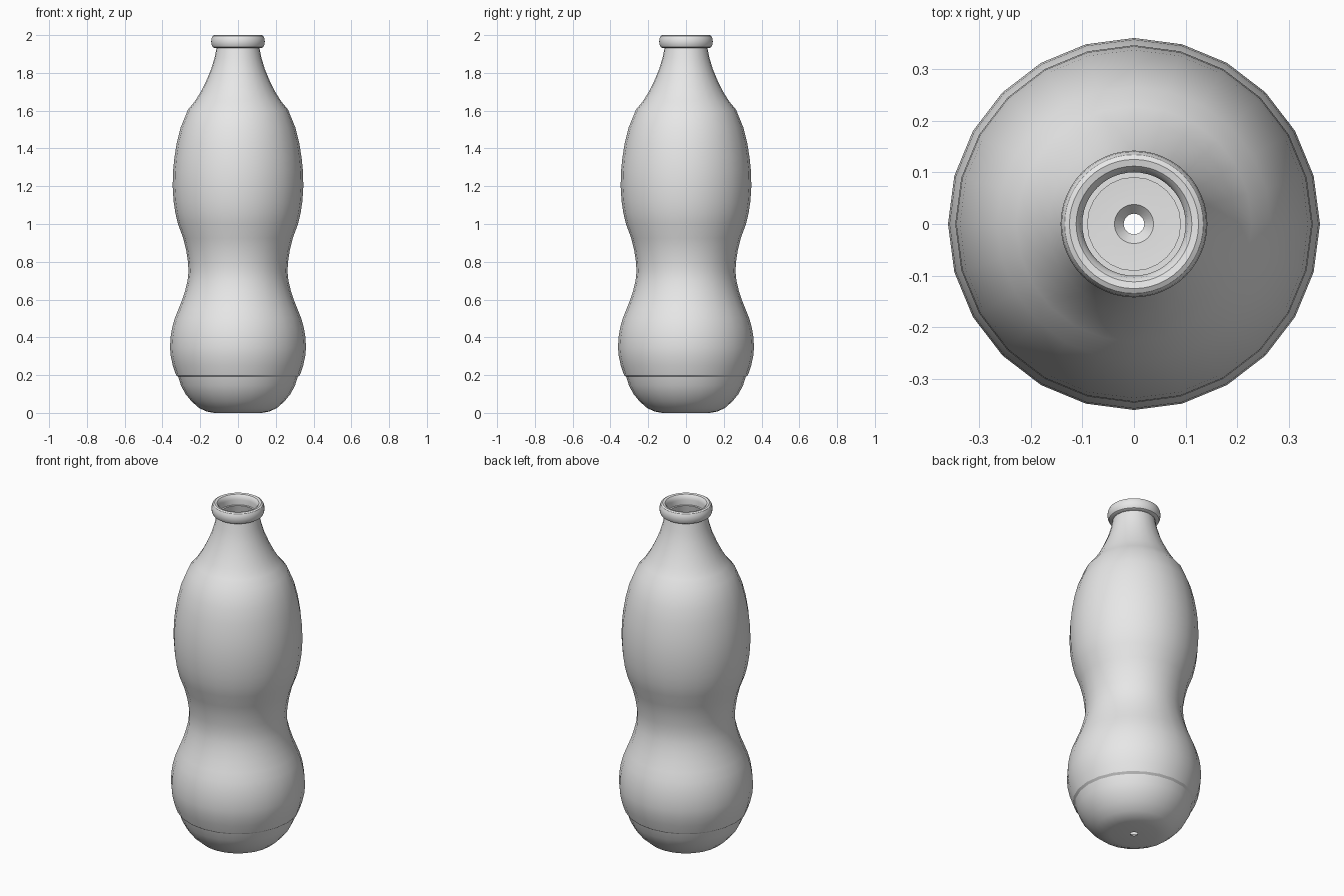
import bpy, bmesh, math
from mathutils import Vector

cube = bpy.data.objects.get("Cube")
if cube:
    bpy.data.objects.remove(cube, do_unlink=True)

grey = bpy.data.materials.new("light grey")
grey.use_nodes = True
grey.diffuse_color = (0.8, 0.8, 0.8, 1)
grey.node_tree.nodes["Principled BSDF"].inputs["Base Color"].default_value = (0.8, 0.8, 0.8, 1)


def lathe(name, section, sides):
    """Revolve a closed (radius, height) section around z."""
    bm = bmesh.new()
    rings = []
    for i in range(sides):
        a = math.tau * i / sides
        rings.append([bm.verts.new((r * math.cos(a), r * math.sin(a), z)) for r, z in section])
    n = len(section)
    for i in range(sides):
        p, q = rings[i], rings[(i + 1) % sides]
        for j in range(n):
            k = (j + 1) % n
            bm.faces.new((p[j], q[j], q[k], p[k]))
    bmesh.ops.recalc_face_normals(bm, faces=bm.faces)
    mesh = bpy.data.meshes.new(name)
    bm.to_mesh(mesh)
    bm.free()
    mesh.materials.append(grey)
    obj = bpy.data.objects.new(name, mesh)
    bpy.context.collection.objects.link(obj)
    bpy.ops.object.select_all(action='DESELECT')
    obj.select_set(True)
    bpy.context.view_layer.objects.active = obj
    bpy.ops.object.shade_smooth_by_angle(angle=math.radians(30))
    return obj


def inset(profile, wall):
    """Offset an upward-running profile towards the axis."""
    pts = [Vector(p) for p in profile]
    result = []
    for i, p in enumerate(pts):
        d = (pts[min(i + 1, len(pts) - 1)] - pts[max(i - 1, 0)]).normalized()
        result.append((p.x - d.y * wall, p.y + d.x * wall))
    return result


# Bottle wall: base, lower bulge, waist, upper bulge, shoulder, neck
outer = [(0.02, 0), (0.125, 0), (0.165, 0.007), (0.205, 0.025), (0.245, 0.06),
         (0.278, 0.1), (0.302, 0.145), (0.316, 0.19), (0.328, 0.2), (0.345, 0.25),
         (0.356, 0.3), (0.36, 0.345), (0.357, 0.4), (0.349, 0.45), (0.335, 0.5),
         (0.315, 0.55), (0.295, 0.6), (0.279, 0.65), (0.267, 0.7), (0.262, 0.75),
         (0.265, 0.8), (0.274, 0.86), (0.29, 0.925), (0.318, 1.0), (0.332, 1.06),
         (0.341, 1.12), (0.346, 1.2), (0.344, 1.28), (0.337, 1.35), (0.324, 1.43),
         (0.304, 1.51), (0.265, 1.605), (0.228, 1.65), (0.197, 1.7), (0.167, 1.76),
         (0.142, 1.82), (0.124, 1.88), (0.112, 1.94)]
inner = inset(outer, 0.02)
inner[0] = (0.038, 0.02)     # flared drain hole in the floor
inner[-1] = (0.09, 1.94)     # level top of the neck
lathe("bottle_body", outer + inner[::-1], 24)

# Rounded lip around the mouth
lip = [(0.1, 1.932), (0.125, 1.932), (0.134, 1.937), (0.14, 1.949), (0.142, 1.966),
       (0.14, 1.983), (0.134, 1.995), (0.125, 2.0), (0.112, 1.997), (0.104, 1.988),
       (0.1, 1.97)]
lathe("mouth_lip", lip, 48)
